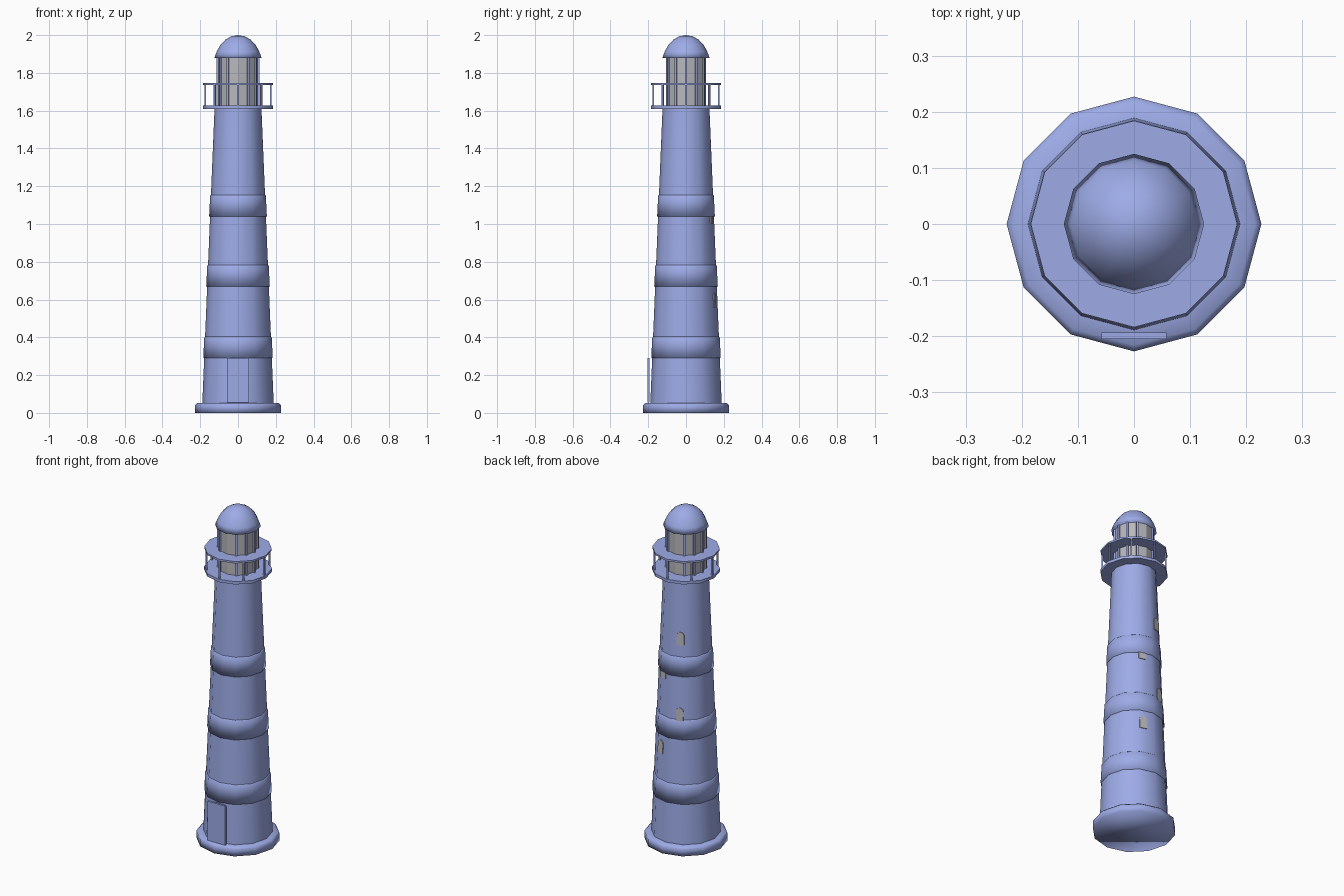
import bpy, bmesh, math
from mathutils import Matrix, Vector

if "Cube" in bpy.data.objects:
    bpy.data.objects.remove(bpy.data.objects["Cube"])

SIDES = 12


def material(name, rgb):
    m = bpy.data.materials.new(name)
    m.diffuse_color = (*rgb, 1)
    m.use_nodes = True
    m.node_tree.nodes["Principled BSDF"].inputs["Base Color"].default_value = m.diffuse_color
    return m


PAINT = material("lavender_blue", (0.34, 0.41, 0.80))
GLASS = material("pale_grey_glass", (0.48, 0.48, 0.51))


def finish(name, bm, mat, angle):
    """Turn a bmesh into an object; edges bent more than angle stay sharp."""
    bmesh.ops.recalc_face_normals(bm, faces=bm.faces)
    for f in bm.faces:
        f.smooth = angle > 0
    for e in bm.edges:
        if len(e.link_faces) == 2 and e.calc_face_angle(0) > math.radians(angle):
            e.smooth = False
    me = bpy.data.meshes.new(name)
    bm.to_mesh(me)
    bm.free()
    me.materials.append(mat)
    ob = bpy.data.objects.new(name, me)
    bpy.context.collection.objects.link(ob)
    return ob


def lathe(name, profile, mat=PAINT, angle=40, closed=False):
    """Revolve (radius, z) points into a 12-sided solid, or a ring if closed."""
    bm = bmesh.new()
    rings = []
    for r, z in profile:
        if r == 0:
            rings.append([bm.verts.new((0, 0, z))] * SIDES)
        else:
            rings.append([bm.verts.new((r * math.cos(math.tau * i / SIDES),
                                        r * math.sin(math.tau * i / SIDES), z))
                          for i in range(SIDES)])
    pairs = list(zip(rings, rings[1:]))
    if closed:
        pairs.append((rings[-1], rings[0]))
    for a, b in pairs:
        for i in range(SIDES):
            j = (i + 1) % SIDES
            bm.faces.new(list(dict.fromkeys((a[i], a[j], b[j], b[i]))))
    if not closed:
        for ring in (rings[0], rings[-1]):
            if ring[0] is not ring[1]:
                bm.faces.new(ring)
    return finish(name, bm, mat, angle)


def box(bm, size, centre, turn=0):
    """Add a box, turned about the tower axis."""
    m = (Matrix.Rotation(turn, 4, 'Z') @ Matrix.Translation(centre)
         @ Matrix.Diagonal((*size, 1)))
    bmesh.ops.create_cube(bm, size=1, matrix=m)


def tower_r(z):
    return 0.189 - (z - 0.05) * 0.0415


# Base plinth and tapering tower
lathe("base", [(0.227, 0), (0.227, 0.042), (0.216, 0.052), (0.17, 0.052)], angle=180)
lathe("tower", [(tower_r(0.05), 0.05), (tower_r(1.615), 1.615)])

# Three raised bands, with a softly shaded lower lip
for n, z in enumerate((0.29, 0.67, 1.04)):
    top = z + 0.11
    lathe(f"band_{n + 1}", [(tower_r(z) - 0.008, z), (tower_r(z) + 0.005, z),
                            (tower_r(top) + 0.004, top), (tower_r(top) - 0.002, top + 0.006),
                            (tower_r(top) - 0.008, top)], angle=100, closed=True)

# Gallery deck, upper gallery ring and posts
lathe("gallery_deck", [(0.185, 1.61), (0.185, 1.627)])
lathe("gallery_top_ring", [(0.09, 1.736), (0.184, 1.736), (0.184, 1.747), (0.09, 1.747)],
      closed=True)
bm = bmesh.new()
for i in range(8):
    box(bm, (0.008, 0.008, 0.12), (0.174, 0, 1.683), i * math.tau / 8)
finish("gallery_posts", bm, PAINT, 0)

# Lantern room glass and its upright bars
lathe("lantern_glass", [(0.105, 1.62), (0.105, 1.885)], GLASS, angle=20)
bm = bmesh.new()
for i in range(SIDES):
    if i % 6 != 3:
        box(bm, (0.012, 0.012, 0.26), (0.107, 0, 1.753), i * math.tau / SIDES)
finish("lantern_bars", bm, PAINT, 0)

# Domed roof
lathe("dome_roof", [(0, 1.88), (0.125, 1.88), (0.113, 1.912), (0.094, 1.948),
                    (0.066, 1.977), (0.034, 1.994), (0, 2.0)], angle=180)

# Door plate on the front
bm = bmesh.new()
box(bm, (0.116, 0.012, 0.235), (0, -0.199, 0.172))
finish("door", bm, PAINT, 0)

# Arched windows climbing the two back facets
arch = [(-0.021, -0.038), (0.021, -0.038)]
arch += [(0.021 * math.cos(math.pi * k / 6), 0.019 + 0.021 * math.sin(math.pi * k / 6))
         for k in range(7)]
for n, z0 in enumerate((0.595, 0.815, 1.04, 1.26)):
    side = 1 if n % 2 else -1
    a = math.radians(90 + 15 * side)
    normal = Vector((math.cos(a), math.sin(a), 0))
    along = Vector((-math.sin(a), math.cos(a), 0))
    shift = side * tower_r(z0) * 0.966 * math.tan(math.radians(7.5))
    bm = bmesh.new()
    layers = []
    for depth in (-0.005, 0.004):
        layers.append([bm.verts.new(normal * (tower_r(z0 + v) * 0.966 + depth)
                                    + along * (shift + u) + Vector((0, 0, z0 + v)))
                       for u, v in arch])
        bm.faces.new(layers[-1])
    count = len(arch)
    for i in range(count):
        j = (i + 1) % count
        bm.faces.new((layers[0][i], layers[0][j], layers[1][j], layers[1][i]))
    finish(f"window_{n + 1}", bm, GLASS, 0)
